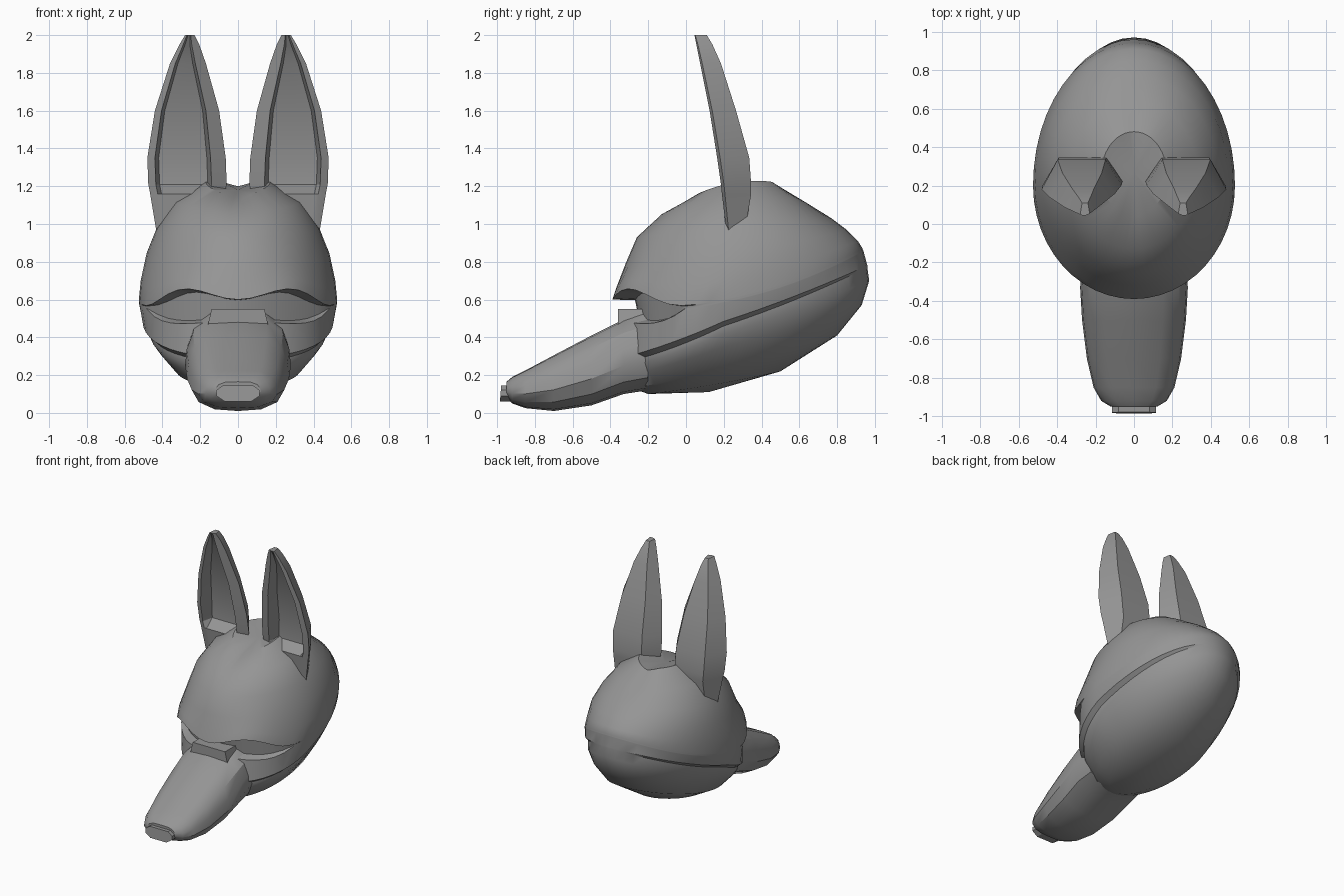
import bpy
import bmesh
from math import sin, cos, pi, radians

cube = bpy.data.objects.get("Cube")
if cube:
    bpy.data.objects.remove(cube, do_unlink=True)

grey = bpy.data.materials.new("stone_grey")
grey.use_nodes = True
TONE = (0.3, 0.3, 0.3, 1)
grey.diffuse_color = TONE
grey.node_tree.nodes["Principled BSDF"].inputs["Base Color"].default_value = TONE


def loft(name, rings, start=None, end=None, sharp=32, mirror=False):
    """Skin closed rings of equal length; close each end with a point or a flat cap."""
    bm = bmesh.new()
    rows = [[bm.verts.new(p) for p in ring] for ring in rings]
    n = len(rows[0])
    for low, high in zip(rows, rows[1:]):
        for i in range(n):
            j = (i + 1) % n
            bm.faces.new((low[i], low[j], high[j], high[i]))
    for row, tip in ((rows[0], start), (rows[-1], end)):
        if tip:
            v = bm.verts.new(tip)
            for i in range(n):
                bm.faces.new((row[i], row[(i + 1) % n], v))
        else:
            bm.faces.new(row)
    bmesh.ops.remove_doubles(bm, verts=bm.verts, dist=0.0005)
    bmesh.ops.recalc_face_normals(bm, faces=bm.faces)
    mesh = bpy.data.meshes.new(name)
    bm.to_mesh(mesh)
    bm.free()
    mesh.materials.append(grey)
    ob = bpy.data.objects.new(name, mesh)
    bpy.context.collection.objects.link(ob)
    if mirror:
        ob.scale.x = -1
    bpy.ops.object.select_all(action="DESELECT")
    ob.select_set(True)
    bpy.context.view_layer.objects.active = ob
    if mirror:
        bpy.ops.object.transform_apply(scale=True)
        mesh.flip_normals()
    bpy.ops.object.shade_smooth_by_angle(angle=radians(sharp))
    return ob


def head_ring(front, back, width, zf, zs, zb, recess=0, dip=0, arch=0, drop=0, groove=0):
    """Egg-shaped ring; the extra terms only shape the eye region and the crown groove."""
    mid = 0.2 if back > 0.9 else (front + back) / 2
    pts = []
    for i in range(48):
        a = 2 * pi * i / 48
        c, s = cos(a), sin(a)
        t = min(a, 2 * pi - a) / radians(68)
        window = max(0, 1 - t ** 4)
        lift = sin(pi * t) ** 2 if t < 1 else 0
        reach = (mid - front if c > 0 else back - mid) - recess * window
        z = zs + (zf - zb) / 2 * c + ((zf + zb) / 2 - zs) * c * c
        z += arch * lift - dip * window - drop - groove * max(0, 1 - abs(s) * 2)
        pts.append(((width - recess * window) * s, mid - reach * c, z))
    return pts


# Skull: jaw, overhanging lip, cheeks, eye sockets, brow and crown
brow = (0.60, 0.60, 0.87)
skull = [
    head_ring(-0.20, 0.50, 0.20, 0.10, 0.15, 0.22),
    head_ring(-0.28, 0.80, 0.34, 0.13, 0.25, 0.41),
    head_ring(-0.30, 0.93, 0.42, 0.20, 0.35, 0.57),
    head_ring(-0.31, 0.97, 0.465, 0.24, 0.42, 0.70),
    head_ring(-0.31, 0.96, 0.47, 0.27, 0.46, 0.77),
    head_ring(-0.34, 0.96, 0.505, 0.29, 0.485, 0.78),
    head_ring(-0.34, 0.94, 0.525, *brow, recess=0.025, dip=0.10, drop=0.015),
    head_ring(-0.34, 0.94, 0.525, *brow, recess=0.09, dip=0.085, drop=0.012),
    head_ring(-0.36, 0.935, 0.525, *brow, recess=0.09, arch=0.06, drop=0.003),
    head_ring(-0.39, 0.935, 0.525, *brow, arch=0.075),
    head_ring(-0.37, 0.91, 0.515, 0.66, 0.70, 0.91, arch=0.05),
    head_ring(-0.32, 0.85, 0.485, 0.79, 0.84, 0.97),
    head_ring(-0.26, 0.77, 0.43, 0.93, 0.98, 1.03),
    head_ring(-0.13, 0.64, 0.33, 1.06, 1.12, 1.12, groove=0.01),
    head_ring(0.04, 0.48, 0.17, 1.15, 1.22, 1.22, groove=0.02),
]
loft("skull", skull, start=(0, 0.12, 0.11), end=(0, 0.27, 1.18))

# Snout: half cross-section as fractions of width and height, mirrored
PROFILE = [(0, 1), (0.55, 0.98), (0.85, 0.82), (0.97, 0.6),
           (1, 0.38), (0.85, 0.16), (0.5, 0.03), (0, 0)]
HALF = PROFILE + [(-x, z) for x, z in PROFILE[-2:0:-1]]


def snout_ring(y, width, top, bottom):
    return [(x * width, y, bottom + z * (top - bottom)) for x, z in HALF]


loft("snout", [snout_ring(*s) for s in (
    (-0.20, 0.27, 0.54, 0.12), (-0.33, 0.28, 0.495, 0.10),
    (-0.50, 0.27, 0.41, 0.04), (-0.70, 0.245, 0.305, 0.01),
    (-0.85, 0.21, 0.225, 0.025), (-0.92, 0.17, 0.19, 0.05),
    (-0.95, 0.12, 0.165, 0.08))])


def slab(name, y0, y1, corners, slope=0):
    """Outline in x and z pushed along y."""
    outline = corners + [(-x, z) for x, z in reversed(corners)]
    return loft(name, [[(x, y + slope * z, z) for x, z in outline] for y in (y0, y1)])


# Nose pad and the bridge below the brow
slab("nose", -0.99, -0.90, [(0.07, 0.06), (0.115, 0.09), (0.115, 0.12), (0.08, 0.145)], 0.08)
slab("nose_bridge", -0.36, -0.15, [(0.17, 0.42), (0.14, 0.55)])


# Ears: angular back, inset hollow facing forward
def ear_ring(z, inner, outer, front, back, rim, hollow):
    w = outer - inner
    left, right = inner + rim * 2, outer - rim
    deep = front + hollow
    return [(inner, front + rim * 0.9, z), (inner + w * 0.2, back, z),
            (outer - w * 0.2, back, z), (outer, front + rim * 0.4, z),
            (right, front, z), (right - rim * 0.5, deep, z),
            (left + rim * 0.5, deep, z), (left, front, z)]


EAR = [
    ear_ring(0.95, 0.22, 0.43, 0.215, 0.31, 0.03, 0),
    ear_ring(1.16, 0.07, 0.465, 0.19, 0.345, 0.04, 0),
    ear_ring(1.21, 0.06, 0.475, 0.185, 0.345, 0.04, 0.09),
    ear_ring(1.35, 0.065, 0.48, 0.165, 0.335, 0.04, 0.11),
    ear_ring(1.60, 0.10, 0.44, 0.125, 0.265, 0.035, 0.09),
    ear_ring(1.85, 0.17, 0.36, 0.075, 0.185, 0.028, 0.06),
    ear_ring(1.95, 0.205, 0.31, 0.055, 0.14, 0.02, 0.02),
    ear_ring(2.00, 0.23, 0.28, 0.045, 0.11, 0.01, 0),
]
loft("left_ear", EAR, sharp=25)
loft("right_ear", EAR, sharp=25, mirror=True)
